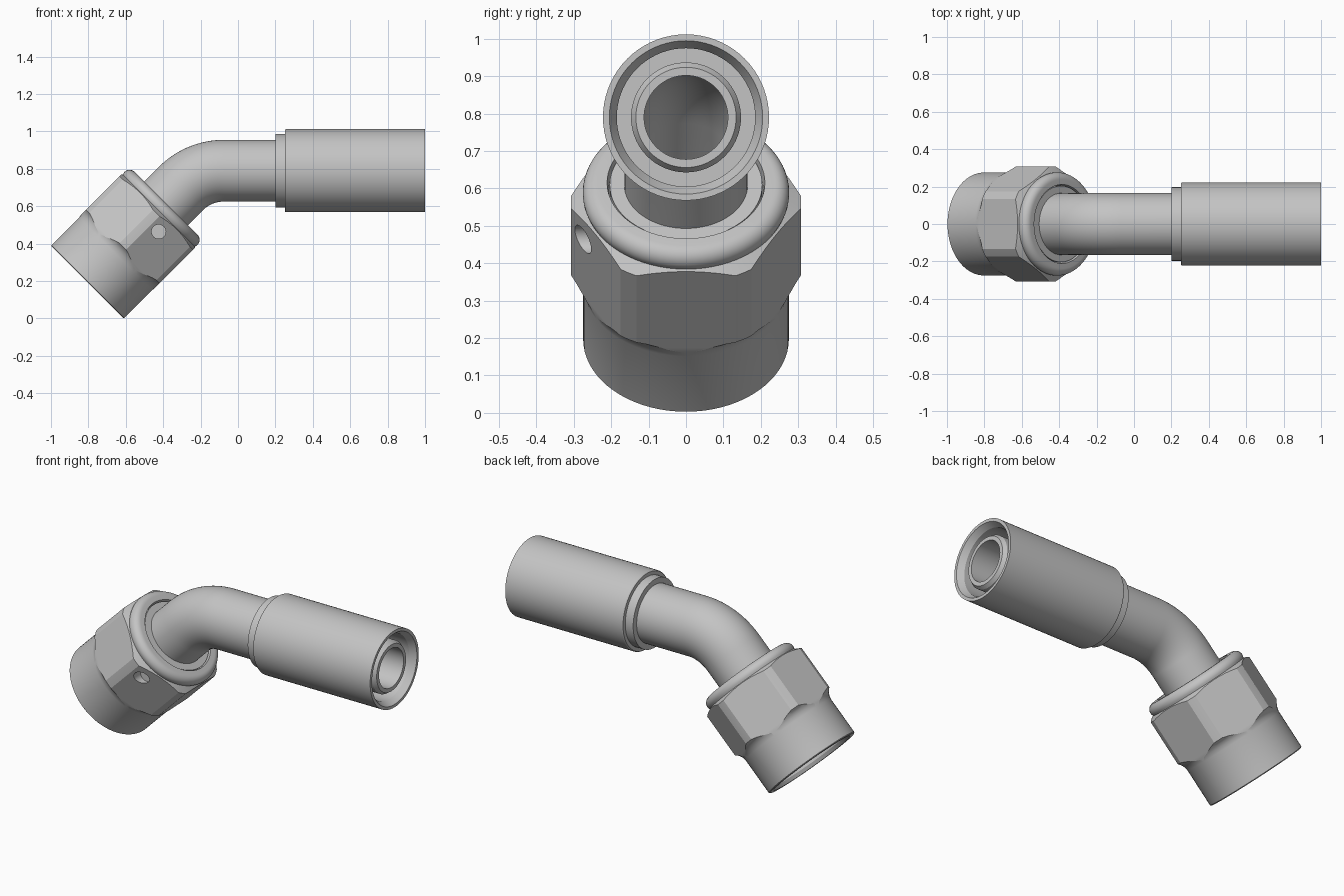
import bpy, bmesh, math
from mathutils import Matrix, Vector

if "Cube" in bpy.data.objects:
    bpy.data.objects.remove(bpy.data.objects["Cube"])

steel = bpy.data.materials.new("grey_steel")
steel.use_nodes = True
GREY = (0.55, 0.55, 0.55, 1)
steel.diffuse_color = GREY
steel.node_tree.nodes["Principled BSDF"].inputs["Base Color"].default_value = GREY

SIDES = 72
AXIS_Z = 0.79                        # height of the straight leg
NUT = Vector((-0.806, 0, 0.194))     # centre of the open nut end
nut_frame = Matrix.Translation(NUT) @ Matrix.Rotation(math.radians(45), 4, "Y")
leg_frame = Matrix.Translation((0, 0, AXIS_Z)) @ Matrix.Rotation(math.radians(90), 4, "Y")


def finish(name, bm):
    bmesh.ops.recalc_face_normals(bm, faces=bm.faces)
    mesh = bpy.data.meshes.new(name)
    bm.to_mesh(mesh)
    bm.free()
    mesh.materials.append(steel)
    obj = bpy.data.objects.new(name, mesh)
    bpy.context.collection.objects.link(obj)
    return obj


def activate(obj):
    bpy.ops.object.select_all(action="DESELECT")
    obj.select_set(True)
    bpy.context.view_layer.objects.active = obj


def smooth(obj, angle=20):
    activate(obj)
    bpy.ops.object.shade_smooth_by_angle(angle=math.radians(angle))


def skin(bm, rings):
    """Join closed rings, and the last ring back to the first."""
    for a, b in zip(rings, rings[1:] + rings[:1]):
        for i in range(len(a)):
            j = (i + 1) % len(a)
            bm.faces.new((a[i], a[j], b[j], b[i]))


def lathe(name, profile, frame):
    """Turn a closed (distance, radius) profile about the frame's z axis."""
    bm = bmesh.new()
    rings = []
    for s, r in profile:
        angles = [math.tau * i / SIDES for i in range(SIDES)]
        rings.append([bm.verts.new(frame @ Vector((r * math.cos(a), r * math.sin(a), s)))
                      for a in angles])
    skin(bm, rings)
    return finish(name, bm)


def prism(name, sides, radius, depth, frame):
    bm = bmesh.new()
    bmesh.ops.create_cone(bm, cap_ends=True, segments=sides, radius1=radius,
                          radius2=radius, depth=depth, matrix=frame)
    return finish(name, bm)


def boolean(obj, cutter, operation):
    mod = obj.modifiers.new("cut", "BOOLEAN")
    mod.operation = operation
    mod.solver = "EXACT"
    mod.object = cutter
    activate(obj)
    bpy.ops.object.modifier_apply(modifier=mod.name)
    bpy.data.objects.remove(cutter)


def arc(s, r, radius, start, end, steps=8):
    angles = [math.radians(start + (end - start) * i / steps) for i in range(steps + 1)]
    return [(s + radius * math.sin(a), r + radius * math.cos(a)) for a in angles]


# Swivel nut: turned body with round sleeve, chamfers and rolled lip
nut_profile = [(0, 0.245), (0, 0.27), (0.005, 0.275), (0.215, 0.275)]
nut_profile += [(0.235, 0.279), (0.25, 0.286), (0.262, 0.296), (0.27, 0.308)]
nut_profile += [(0.522, 0.308), (0.541, 0.272)]
nut_profile += arc(0.558, 0.238, 0.038, -10, 90)
nut_profile += [(0.596, 0.211), (0.57, 0.207), (0.38, 0.207), (0.34, 0.235), (0.02, 0.235)]
nut = lathe("swivel_nut", nut_profile, nut_frame)
hexagon = prism("hex_cutter", 6, 0.278 / math.cos(math.pi / 6), 1.2,
                nut_frame @ Matrix.Translation((0, 0, 0.3)))
boolean(nut, hexagon, "INTERSECT")

# Blind wire hole in the front flat
hole = prism("hole_cutter", 32, 0.038, 0.12,
             nut_frame @ Matrix.Translation((0.079, -0.29, 0.461))
             @ Matrix.Rotation(math.radians(90), 4, "X"))
boolean(nut, hole, "DIFFERENCE")
smooth(nut)

# Coned nose seated inside the nut
nose = lathe("seat_nose", [(0.2, 0.112), (0.2, 0.135), (0.3, 0.204),
                           (0.588, 0.204), (0.588, 0.15), (0.588, 0.112)], nut_frame)
smooth(nose)

# Bent tube: straight leg, 45 degree bend, straight leg into the nut
BEND = 0.326
bend_x = NUT.x + AXIS_Z - NUT.z + BEND * math.tan(math.pi / 8)
stations = [(Vector((0.21, 0, AXIS_Z)), 0)]
for k in range(17):
    a = math.radians(45) * k / 16
    stations.append((Vector((bend_x - BEND * math.sin(a), 0,
                             AXIS_Z - BEND + BEND * math.cos(a))), a))
stations.append((nut_frame @ Vector((0, 0, 0.56)), math.radians(45)))


def tube_ring(bm, centre, a, radius):
    out = Vector((-math.sin(a), 0, math.cos(a)))
    side = Vector((0, 1, 0))
    return [bm.verts.new(centre + radius * (math.cos(t) * out + math.sin(t) * side))
            for t in (math.tau * i / SIDES for i in range(SIDES))]


bm = bmesh.new()
outer = [tube_ring(bm, c, a, 0.165) for c, a in stations]
inner = [tube_ring(bm, c, a, 0.112) for c, a in reversed(stations)]
skin(bm, outer + inner)
smooth(finish("bent_tube", bm))

# Hose ferrule with collar, annular recess and inner nipple
ferrule = lathe("hose_ferrule", [
    (0.2, 0.112), (0.2, 0.197), (0.25, 0.197), (0.25, 0.218), (0.256, 0.222),
    (1, 0.222), (1, 0.205), (0.965, 0.185), (0.5, 0.185), (0.5, 0.147),
    (0.96, 0.147), (0.98, 0.134), (0.98, 0.112)], leg_frame)
smooth(ferrule)
